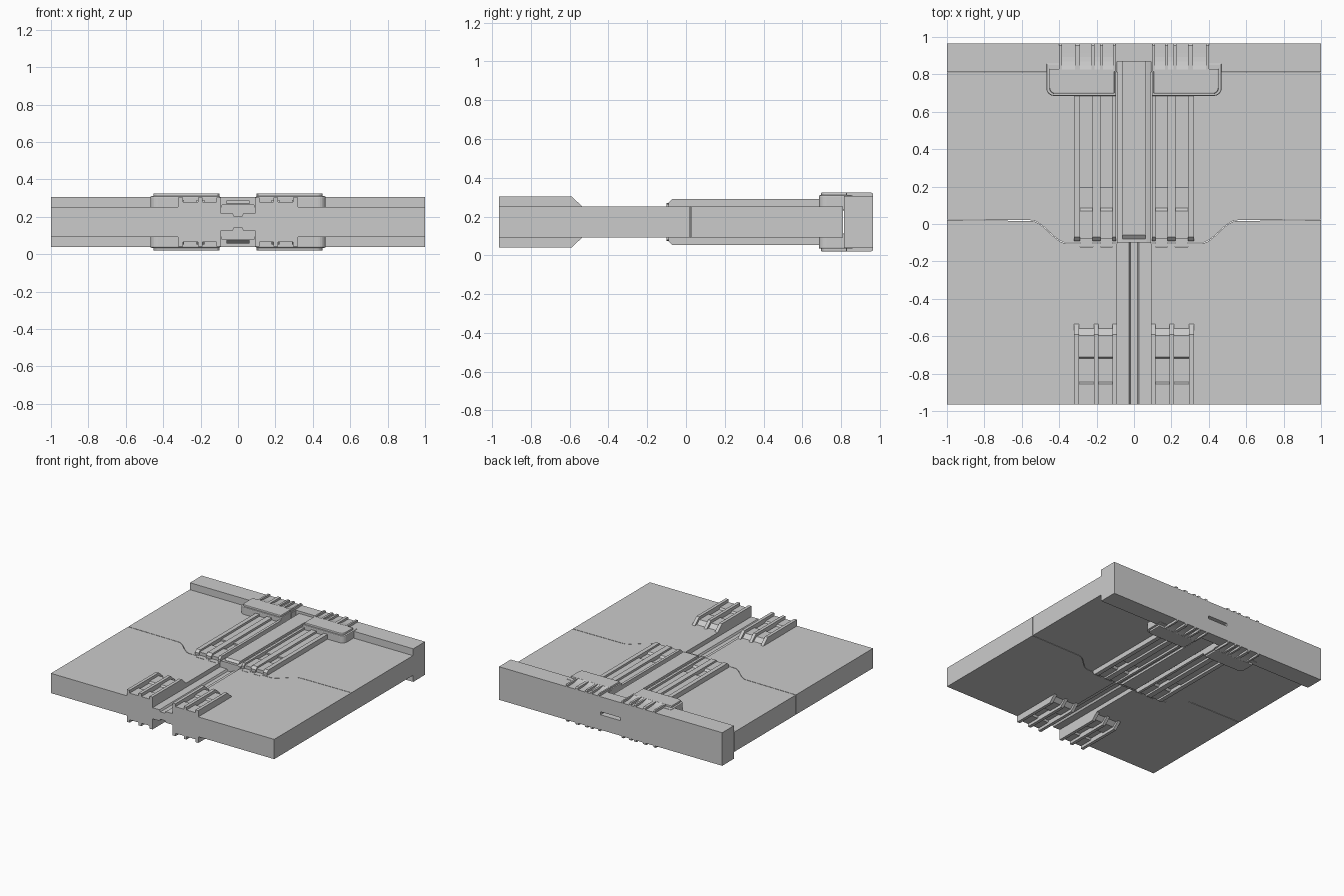
import bpy, bmesh, math

if "Cube" in bpy.data.objects:
    bpy.data.objects.remove(bpy.data.objects["Cube"])

MID = 0.172      # mid-plane height: top and bottom mirror about it
SLAB = 0.08      # half thickness of the panels
GAP = 0.004      # seam between the panels


def prism(name, pieces, mirror=(True, False, True), bevel=0):
    """Each piece is (plane, points, lo, hi): a profile extruded along the third axis."""
    bm = bmesh.new()
    for plane, pts, lo, hi in pieces:
        def place(a, b, c):
            return {'xy': (a, b, c), 'yz': (c, a, b), 'xz': (a, c, b)}[plane]
        rings = [[bm.verts.new(place(a, b, c)) for a, b in pts] for c in (lo, hi)]
        bm.faces.new(rings[0])
        bm.faces.new(rings[1])
        n = len(pts)
        for i in range(n):
            j = (i + 1) % n
            bm.faces.new((rings[0][i], rings[0][j], rings[1][j], rings[1][i]))
    bmesh.ops.recalc_face_normals(bm, faces=bm.faces)
    me = bpy.data.meshes.new(name)
    bm.to_mesh(me)
    bm.free()
    ob = bpy.data.objects.new(name, me)
    ob.location.z = MID
    bpy.context.collection.objects.link(ob)
    if bevel:
        m = ob.modifiers.new('bevel', 'BEVEL')
        m.width = bevel
        m.segments = 2
    if any(mirror):
        m = ob.modifiers.new('mirror', 'MIRROR')
        m.use_axis = mirror
        m.use_mirror_merge = False
    return ob


def both(pts):
    """Close a right-half outline with its mirror image."""
    return pts + [(-x, y) for x, y in reversed(pts)]


def rounded(x0, y0, x1, y1, r):
    """Rectangle with its outer front corner rounded."""
    arc = [(x1 - r + r * math.sin(t), y0 + r - r * math.cos(t))
           for t in (math.pi / 2 * i / 6 for i in range(7))]
    return [(x0, y0)] + arc + [(x1, y1), (x0, y1)]


# Seam between front and rear panels: teeth near the middle, then an S-curve
seam = [(0.09, -0.1)]
for a, b in ((0.115, 0.18), (0.22, 0.29)):
    seam += [(a, -0.1), (a, -0.12), (b, -0.12), (b, -0.1)]
for i in range(13):
    t = i / 12
    seam.append((0.36 + 0.19 * t, -0.1 + 0.12 * t * t * (3 - 2 * t)))
seam.append((1, 0.025))

# Front panels either side of the groove
prism('front_panel', [('xy', [(0.09, -0.965)] + [(x, y - GAP) for x, y in seam]
                       + [(1, -0.965)], -SLAB, SLAB)], (True, False, False))

# Recessed web in the groove, with a shallow central channel
prism('groove_web', [('xz', both([(0.02, 0.03), (0.028, 0.045), (0.09, 0.045),
                                  (0.09, -0.045), (0.028, -0.045), (0.02, -0.03)]),
                      -0.965, -0.1)], (False, False, False))

# Rear panel
prism('rear_panel', [('xy', both(seam + [(1, 0.81)]), -SLAB, SLAB)],
      (False, False, False))

# Thick rear bar, notched for the centre rail and slotted at the back
bar = prism('rear_bar', [('xy', both([(0.09, 0.87), (0.09, 0.81 + GAP),
                                      (1, 0.81 + GAP), (1, 0.965)]),
                          -0.134, 0.134)], (False, False, False))
cut = prism('slot_cutter', [('xy', both([(0.09, 0.91), (0.09, 1.0)]), -0.012, 0.012)],
            (False, False, False))
cut.hide_render = True
cut.hide_viewport = True
m = bar.modifiers.new('slot', 'BOOLEAN')
m.operation = 'DIFFERENCE'
m.object = cut

# Centre rail: stepped base with a chamfered crown
prism('centre_rail', [
    ('xz', both([(0.088, 0.06), (0.088, 0.092), (0.066, 0.097)]), -0.1, 0.87),
    ('yz', [(-0.08, 0.08), (-0.08, 0.1), (-0.06, 0.115), (0.87, 0.115), (0.87, 0.08)],
     -0.062, 0.062)], (False, False, True))

# Twin side rails: three ridges over a floor with a pocket
ridge = [(-0.09, 0.07), (-0.09, 0.1), (-0.07, 0.119), (0.7, 0.119), (0.7, 0.07)]
floor = [(-0.08, 0.07), (-0.08, 0.105), (0.07, 0.105), (0.085, 0.09),
         (0.195, 0.09), (0.195, 0.102), (0.7, 0.102), (0.7, 0.07)]
prism('side_rail', [('yz', ridge, a, b) for a, b in
                    ((0.095, 0.116), (0.178, 0.222), (0.288, 0.322))]
      + [('yz', floor, 0.1, 0.315)])

# Front lugs: three fins with stepped troughs between
fin = [(-0.965, 0.07), (-0.965, 0.131), (-0.59, 0.131), (-0.535, SLAB), (-0.535, 0.07)]
trough = [(-0.965, 0.07), (-0.965, 0.108), (-0.855, 0.108), (-0.845, 0.094),
          (-0.72, 0.094), (-0.71, 0.108), (-0.595, 0.108), (-0.56, SLAB), (-0.56, 0.07)]
prism('front_lug', [('yz', fin, a, b) for a, b in
                    ((0.09, 0.115), (0.19, 0.215), (0.295, 0.32))]
      + [('yz', trough, 0.1, 0.31)])

# Rear pads: rounded body and inset top plate
prism('pad_body', [('xy', rounded(0.095, 0.685, 0.468, 0.86, 0.04), 0.06, 0.138)],
      bevel=0.006)
prism('pad_plate', [('xy', rounded(0.105, 0.697, 0.452, 0.83, 0.03), 0.12, 0.153)],
      bevel=0.005)

# Scooped deck behind each pad, with upright fins
scoop = [(0.82, 0.125)] + [(0.825 + 0.09 * t, 0.136 + 0.016 * (1 - t) ** 2)
                           for t in (0, 0.25, 0.5, 0.75, 1)] + [(0.965, 0.135), (0.965, 0.125)]
back_fin = [(0.815, 0.12), (0.815, 0.153), (0.955, 0.153), (0.965, 0.146), (0.965, 0.12)]
prism('pad_deck', [('yz', scoop, 0.105, 0.395)]
      + [('yz', back_fin, a, b) for a, b in
         ((0.1, 0.112), (0.165, 0.182), (0.21, 0.227), (0.29, 0.315), (0.385, 0.4))])
